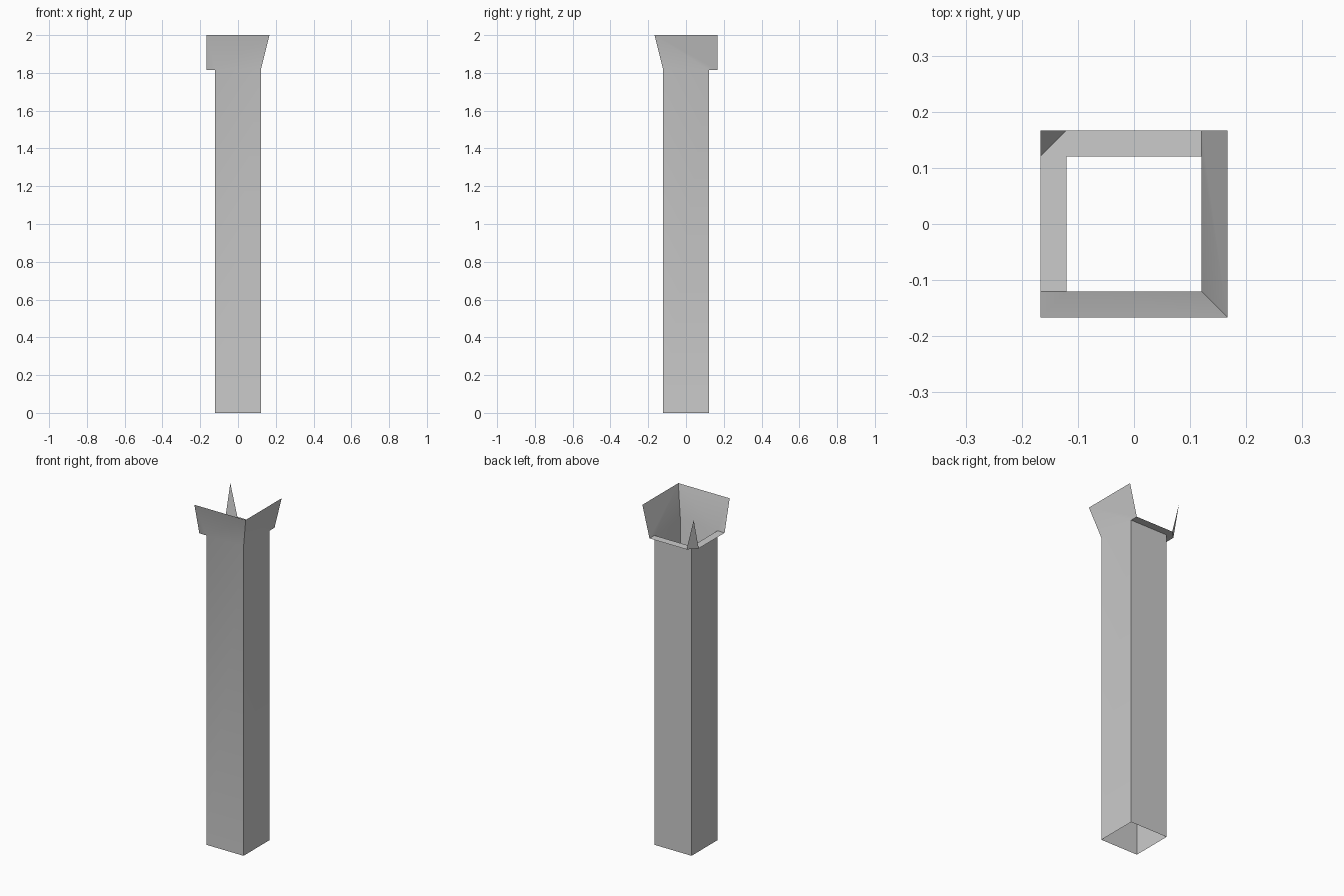
import bpy, bmesh

if "Cube" in bpy.data.objects:
    bpy.data.objects.remove(bpy.data.objects["Cube"])

A = 0.1205   # half width of the shaft
B = 0.1665   # half width of the flared rim
N = 1.815    # height of the neck
H = 2.0      # full height


def swap(p):
    """Mirror a point across the diagonal through the back left corner."""
    return (-p[1], -p[0], p[2])


def build(name, faces, mirrored=True):
    bm = bmesh.new()
    for pts in faces:
        bm.faces.new([bm.verts.new(p) for p in pts])
        if mirrored:
            bm.faces.new([bm.verts.new(swap(p)) for p in reversed(pts)])
    bmesh.ops.remove_doubles(bm, verts=bm.verts, dist=1e-4)
    mesh = bpy.data.meshes.new(name)
    bm.to_mesh(mesh)
    bm.free()
    ob = bpy.data.objects.new(name, mesh)
    bpy.context.collection.objects.link(ob)
    bpy.context.view_layer.objects.active = ob
    ob.select_set(True)
    bpy.ops.object.shade_smooth_by_angle()
    ob.select_set(False)
    return ob


# Open square shaft with flared walls on the front and right
front_wall = [(-A, -A, 0), (A, -A, 0), (A, -A, N), (-A, -A, N)]
left_wall = [(-A, A, 0), (-A, -A, 0), (-A, -A, N), (-A, A, N)]
front_flare = [(-B, -A, N), (-A, -A, N), (A, -A, N), (B, -B, H), (-B, -B, H)]
# Flat ledge along the left and back
left_ledge = [(-B, -A, N), (-A, -A, N), (-A, A, N), (-B, A, N)]
build("post", [front_wall, left_wall, front_flare, left_ledge])

# Back left corner: flat ledge triangle and upright pointed leaf
build("corner_ledge", [[(-A, A, N), (-A, B, N), (-B, A, N)]], mirrored=False)
build("corner_spike", [[(-A, B, N), (-B, B, H), (-B, A, N)]], mirrored=False)
